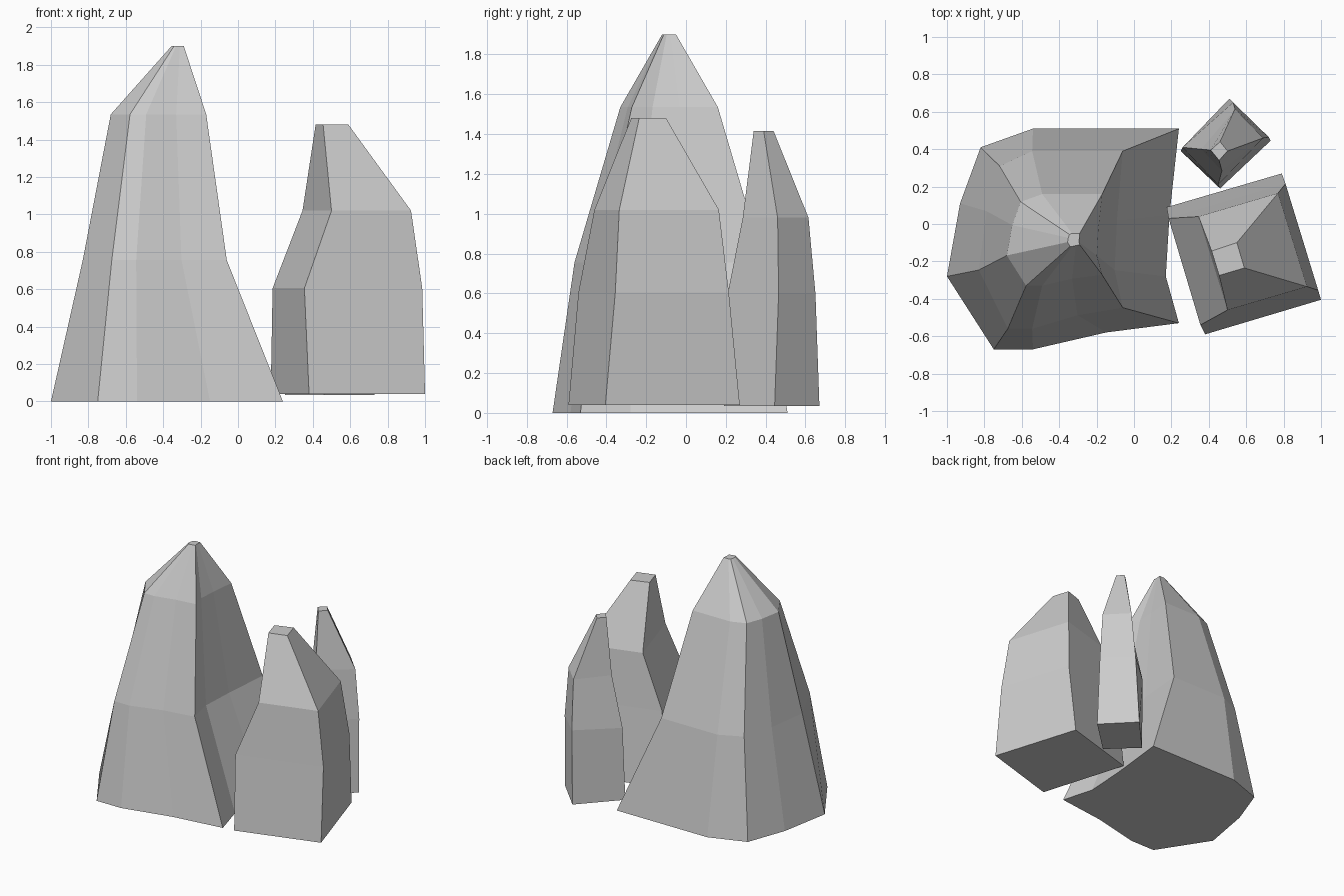
import bpy, bmesh

if "Cube" in bpy.data.objects:
    bpy.data.objects.remove(bpy.data.objects["Cube"])


def loft(name, rings):
    """Closed flat-faced rock from stacked rings of 3D points."""
    bm = bmesh.new()
    loops = [[bm.verts.new(p) for p in ring] for ring in rings]
    n = len(loops[0])
    for a, b in zip(loops, loops[1:]):
        for i in range(n):
            j = (i + 1) % n
            bm.faces.new((a[i], a[j], b[j], b[i]))
    bm.faces.new(loops[0][::-1])
    bm.faces.new(loops[-1])
    bmesh.ops.recalc_face_normals(bm, faces=bm.faces)
    mesh = bpy.data.meshes.new(name)
    bm.to_mesh(mesh)
    bm.free()
    obj = bpy.data.objects.new(name, mesh)
    bpy.context.collection.objects.link(obj)
    return obj


# Tall rock: one irregular outline, shrunk and shifted at each level
outline = [(-1, -.28), (-.75, -.67), (-.54, -.67), (-.15, -.58), (.24, -.53),
           (.17, -.28), (.19, .05), (.24, .51), (-.15, .51), (-.54, .51),
           (-.82, .41), (-.93, .11)]
# z, x of left side, x of right side, y of front, y of back
levels = [(0, -1, .24, -.67, .51), (.755, -.83, -.06, -.56, .39),
          (1.535, -.68, -.17, -.33, .16), (1.9, -.355, -.29, -.12, -.05)]
loft("tall_rock", [[(x0 + (x + 1) / 1.24 * (x1 - x0),
                     y0 + (y + .67) / 1.18 * (y1 - y0), z) for x, y in outline]
                   for z, x0, x1, y0, y1 in levels])


def four_sided(name, levels):
    loft(name, [[(x, y, z) for x, y in pts] for z, pts in levels])


# Four-sided rocks: corners are left, front, right, back
four_sided("medium_rock", [
    (.04, [(.175, .09), (.38, -.59), (1.0, -.405), (.79, .27)]),
    (.605, [(.185, .03), (.355, -.54), (.985, -.355), (.81, .215)]),
    (1.02, [(.345, .04), (.50, -.46), (.925, -.335), (.77, .165)]),
    (1.48, [(.415, -.145), (.455, -.275), (.59, -.235), (.55, -.10)])])

four_sided("small_rock", [
    (.035, [(.25, .39), (.46, .19), (.73, .445), (.51, .67)]),
    (.60, [(.26, .41), (.45, .21), (.72, .465), (.53, .65)]),
    (.98, [(.36, .40), (.47, .285), (.69, .46), (.54, .615)]),
    (1.415, [(.41, .395), (.455, .34), (.50, .39), (.46, .44)])])
